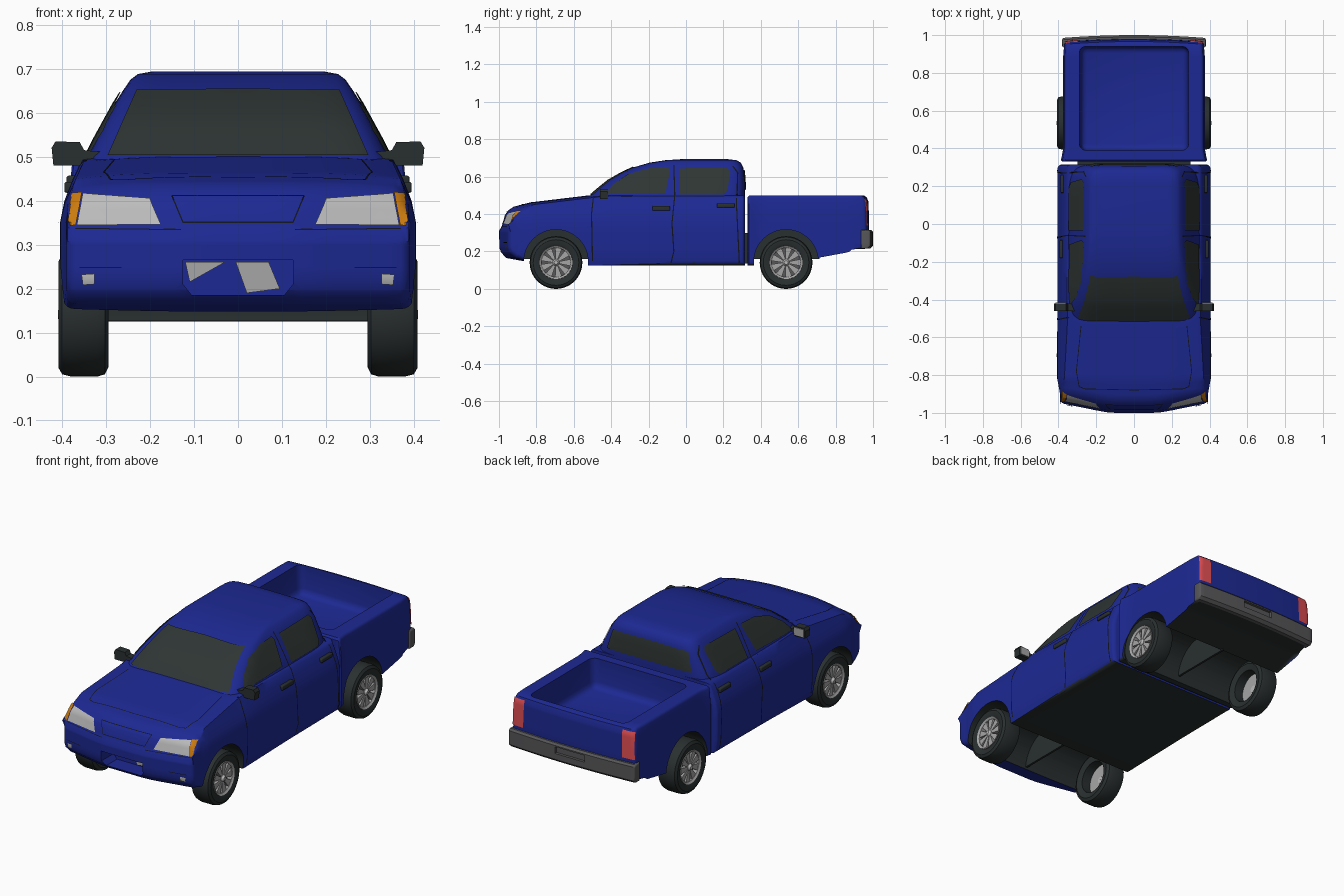
import bpy, bmesh, math
from mathutils import Vector
from mathutils.bvhtree import BVHTree

if "Cube" in bpy.data.objects:
    bpy.data.objects.remove(bpy.data.objects["Cube"])


def material(name, r, g, b):
    m = bpy.data.materials.new(name)
    m.use_nodes = True
    m.diffuse_color = (r, g, b, 1)
    m.node_tree.nodes["Principled BSDF"].inputs["Base Color"].default_value = (r, g, b, 1)
    return m


BLUE = material("blue paint", .012, .022, .29)
DARK = material("dark rubber and plastic", .022, .028, .028)
GLASS = material("tinted glass", .027, .036, .034)
SEAM = material("seam black", .006, .007, .012)
LAMP = material("lamp grey", .5, .5, .5)
RIM = material("wheel grey", .38, .38, .38)
STEEL = material("bumper grey", .095, .095, .1)
ORANGE = material("indicator orange", .6, .2, .005)
RED = material("tail light red", .74, .075, .085)


def interp(v, table):
    for (a, fa), (b, fb) in zip(table, table[1:]):
        if v <= b:
            return fa + (fb - fa) * max(0, v - a) / (b - a)
    return table[-1][1]


def finish(name, bm, mats, mirror=False, recalc=True, cutters=()):
    if recalc:
        bmesh.ops.recalc_face_normals(bm, faces=bm.faces[:])
    me = bpy.data.meshes.new(name)
    bm.to_mesh(me)
    bm.free()
    for m in mats:
        me.materials.append(m)
    ob = bpy.data.objects.new(name, me)
    bpy.context.collection.objects.link(ob)
    bpy.ops.object.select_all(action='DESELECT')
    bpy.context.view_layer.objects.active = ob
    ob.select_set(True)
    for c in cutters:
        mod = ob.modifiers.new("cut", 'BOOLEAN')
        mod.operation, mod.solver, mod.object = 'DIFFERENCE', 'EXACT', c
        bpy.ops.object.modifier_apply(modifier=mod.name)
    bpy.ops.object.shade_smooth_by_angle(angle=math.radians(35))
    if mirror:
        ob.modifiers.new("mirror", 'MIRROR')
    return ob


def box(bm, lo, hi, bevel=0):
    vs = bmesh.ops.create_cube(bm, size=1)["verts"]
    for v in vs:
        v.co = [l + (h - l) * (c + .5) for l, h, c in zip(lo, hi, v.co)]
    if bevel:
        es = list({e for v in vs for e in v.link_edges})
        bmesh.ops.bevel(bm, geom=es, offset=bevel, segments=3, profile=.5, affect='EDGES')


def boxes(name, mat, spans, mirror=True, bevel=0):
    bm = bmesh.new()
    for lo, hi in spans:
        box(bm, lo, hi, bevel)
    return finish(name, bm, [mat], mirror)


def prism(bm, pts, lo, hi, place):
    a, b = ([bm.verts.new(place(p, q, d)) for p, q in pts] for d in (lo, hi))
    caps = [bm.faces.new(a), bm.faces.new(b[::-1])]
    for i in range(len(a)):
        j = (i + 1) % len(a)
        bm.faces.new((a[i], b[i], b[j], a[j]))
    return caps


def slice_grid(bm, step, axes=range(3)):
    for ax in axes:
        no = Vector([float(i == ax) for i in range(3)])
        vals = [v.co[ax] for v in bm.verts]
        for k in range(math.ceil(min(vals) / step), math.ceil(max(vals) / step)):
            bmesh.ops.bisect_plane(bm, geom=bm.verts[:] + bm.edges[:] + bm.faces[:],
                                   plane_co=no * k * step, plane_no=no, dist=1e-4)


def body_block(name, mats, profile, half, bevel, deform, dark=None, cutters=()):
    """Side profile extruded across x, rounded, gridded and shaped."""
    bm = bmesh.new()
    caps = prism(bm, profile, -half, half, lambda p, q, d: (d, p, q))
    edges = list({e for f in caps for e in f.edges})
    bmesh.ops.bevel(bm, geom=edges, offset=bevel, segments=3, profile=.5, affect='EDGES')
    slice_grid(bm, .05)
    for v in bm.verts:
        v.co = deform(*v.co)
    bmesh.ops.recalc_face_normals(bm, faces=bm.faces[:])
    bm.normal_update()
    for f in bm.faces:
        if dark and f.normal.z < -.6 and dark(f.calc_center_median()):
            f.material_index = 1
    return finish(name, bm, mats, cutters=cutters)


# Wheel arch, cargo bed and opening cutters
def arch_cutter(y):
    bm = bmesh.new()
    ring = [(y + .172 * math.cos(t), .145 + .172 * math.sin(t))
            for t in (i * math.tau / 48 for i in range(48))]
    prism(bm, ring, -.6, .6, lambda p, q, d: (d, p, q))
    for f in bm.faces:
        f.material_index = 1
    return finish("arch_cutter", bm, [BLUE, DARK])


FRONT_AXLE, REAR_AXLE = -.695, .535
front_arch, rear_arch = arch_cutter(FRONT_AXLE), arch_cutter(REAR_AXLE)
bm = bmesh.new()
prism(bm, [(-.125, .265), (.125, .265), (.125, .21), (.105, .185), (-.105, .185), (-.125, .21)],
      -1.1, -.89, lambda p, q, d: (p, d, q))
intake_cut = finish("intake_cutter", bm, [BLUE])
plate_cut = boxes("plate_cutter", STEEL, [((-.09, .985, .262), (.09, 1.1, .298))], False)
bm = bmesh.new()
box(bm, (-.3, .39, .34), (.3, .94, .7), .035)
for v in bm.verts:
    if v.co.z < .4:
        v.co.x *= .94
bed_cut = finish("bed_cutter", bm, [BLUE])


# Lower cab, hood and nose
def cab_shape(x, y, z):
    r = abs(x) / .405
    nose = min(1, max(0, (-.8 - y) / .15))
    drop = .014 * r ** 4 * min(1, max(0, (z - .38) / .06)) * min(1, max(0, (-.42 - y) / .1))
    wide = interp(z, [(.12, .97), (.18, 1), (.37, 1), (.43, .95), (.5, .87)])
    sweep = interp(abs(x), [(.13, 0), (.2, .012), (.405, .052)])
    return (x * wide * interp(y, [(-.96, .965), (-.84, 1)]), y + sweep * nose, z - drop)


cab = body_block("cab_body", [BLUE, DARK],
                 [(-.85, .145), (-.96, .165), (-.99, .195), (-1, .22), (-1, .31), (-.985, .335),
                  (-.968, .395), (-.95, .42), (-.92, .44), (-.83, .463), (-.52, .5),
                  (.315, .5), (.315, .125), (-.5, .125)],
                 .405, .022, cab_shape, lambda c: c.y > -.86, [front_arch, intake_cut])

# Greenhouse, stacked rounded sections
bm = bmesh.new()
rings = []
for z, yf, yr, w in [(.46, -.56, .316, .352), (.5, -.512, .316, .345), (.54, -.465, .316, .325),
                     (.58, -.415, .314, .303), (.62, -.345, .311, .281), (.65, -.28, .306, .262),
                     (.675, -.195, .293, .245), (.688, -.11, .27, .228), (.694, -.02, .22, .195)]:
    ring = []
    for i in range(48):
        c, s = math.cos(i * math.tau / 48), math.sin(i * math.tau / 48)
        ring.append(bm.verts.new((w * math.copysign(abs(c) ** .25, c),
                                  (yf + yr) / 2 + (yr - yf) / 2 * math.copysign(abs(s) ** .25, s), z)))
    rings.append(ring)
for a, b in zip(rings, rings[1:]):
    for i in range(48):
        j = (i + 1) % 48
        bm.faces.new((a[i], a[j], b[j], b[i]))
bm.faces.new(rings[0])
bm.faces.new(rings[-1])
roof = finish("cab_roof", bm, [BLUE])


# Cargo bed
def bed_shape(x, y, z):
    return (x * interp(y, [(.33, 1.04), (.38, 1), (.9, 1), (.97, .985)])
            * interp(z, [(.12, 1), (.4, 1), (.5, .975)]), y - .014 * (x / .37) ** 2 * (y > .9), z)


bed = body_block("cargo_bed", [BLUE, DARK],
                 [(.33, .125), (.33, .49), (.34, .5), (.95, .5), (.966, .49), (.976, .465),
                  (.98, .3), (.965, .215), (.86, .21), (.7, .165), (.5, .125)],
                 .375, .015, bed_shape, lambda c: c.z < .25, [rear_arch, bed_cut])
bumper = body_block("rear_bumper", [STEEL],
                    [(.95, .215), (.985, .215), (1, .23), (1, .305), (.99, .315), (.95, .315)],
                    .38, .008, lambda x, y, z: (x, y - .015 * (x / .38) ** 2, z), cutters=[plate_cut])
boxes("chassis_link", DARK, [((0, .28, .135), (.3, .36, .3))])
boxes("wheel_well_divider", DARK, [((-.006, y - .18, .16), (.006, y + .18, .33))
                                   for y in (FRONT_AXLE, REAR_AXLE)], False)
for c in (front_arch, rear_arch, intake_cut, plate_cut, bed_cut):
    bpy.data.objects.remove(c)

# Plates and seams laid onto the body surfaces
trees = []
for ob in (cab, roof, bed, bumper):
    bm = bmesh.new()
    bm.from_mesh(ob.data)
    trees.append(BVHTree.FromBMesh(bm))
    bm.free()
SIDES = {"side": (lambda u, v: (2, u, v), Vector((-1, 0, 0))),
         "front": (lambda u, v: (u, -2, v), Vector((0, 1, 0))),
         "back": (lambda u, v: (u, 2, v), Vector((0, -1, 0))),
         "top": (lambda u, v: (u, v, 2), Vector((0, 0, -1)))}


def plates(name, mat, side, polys, lift=.005, mirror=True, on=trees, step=.02):
    place, ray = SIDES[side]
    bm = bmesh.new()
    for poly in polys:
        f = bm.faces.new([bm.verts.new(place(u, v)) for u, v in poly])
        f.normal_update()
        if f.normal.dot(ray) > 0:
            f.normal_flip()
    slice_grid(bm, step, [i for i in range(3) if not ray[i]])
    for v in bm.verts[:]:
        hits = [h for h in (t.ray_cast(v.co, ray) for t in on) if h[0]]
        if hits:
            hit = min(hits, key=lambda h: h[3])
            v.co = hit[0] + hit[1] * lift
        else:
            bm.verts.remove(v)
    return finish(name, bm, [mat], mirror, recalc=False)


def seam(name, side, path, width=.006):
    polys = []
    for a, b in zip(path, path[1:]):
        a, b = Vector(a), Vector(b)
        n = Vector((a.y - b.y, b.x - a.x)).normalized() * width / 2
        polys.append([a - n, b - n, b + n, a + n])
    plates(name, SEAM, side, polys, .003)


GREENHOUSE = [trees[1]]
plates("windshield", GLASS, "front", [[(0, .5), (.295, .5), (.23, .648), (0, .651)]], on=GREENHOUSE)
plates("rear_window", GLASS, "back", [[(0, .53), (.255, .53), (.225, .635), (0, .64)]], on=GREENHOUSE)
plates("front_door_window", GLASS, "side",
       [[(-.43, .503), (-.39, .555), (-.31, .61), (-.2, .642), (-.095, .647), (-.085, .63), (-.11, .51)]])
plates("rear_door_window", GLASS, "side",
       [[(-.035, .503), (-.035, .642), (.22, .645), (.237, .625), (.22, .52), (.195, .503)]])
plates("headlight", LAMP, "front", [[(.175, .345), (.366, .343), (.352, .414), (.2, .403)]], step=.01)
plates("indicator", ORANGE, "front", [[(.368, .343), (.387, .341), (.375, .414), (.354, .415)]], .006, step=.004)
plates("fog_light", LAMP, "front", [[(.325, .212), (.352, .21), (.355, .232), (.325, .234)]])
plates("tail_light", RED, "back", [[(.298, .335), (.364, .335), (.36, .48), (.294, .48)]], step=.01)
plates("intake_panel_right", RIM, "front", [[(-.12, .26), (-.03, .26), (-.11, .215)]], mirror=False)
plates("intake_panel_left", RIM, "front", [[(-.005, .26), (.07, .26), (.095, .2), (.02, .19)]], mirror=False)
seam("front_door_seam", "side", [(-.495, .49), (-.505, .4), (-.5, .15)])
seam("middle_door_seam", "side", [(-.065, .66), (-.06, .5), (-.075, .35), (-.065, .2), (-.08, .14)])
seam("rear_door_seam", "side", [(.25, .655), (.275, .62), (.27, .45), (.285, .14)])
seam("hood_seam", "top", [(.28, -.54), (.305, -.78), (.29, -.86), (.26, -.872), (0, -.878)], .004)
seam("grille_outline", "front", [(0, .41), (.15, .41), (.125, .35), (0, .35)], .003)
seam("bumper_seam", "front", [(.13, .333), (.37, .336)], .003)
seam("fog_light_brow", "front", [(.265, .248), (.36, .248)], .003)

# Mirrors and handles
bm = bmesh.new()
prism(bm, [(.3, .49), (.345, .48), (.42, .48), (.424, .52), (.415, .535), (.36, .533), (.35, .515), (.3, .51)],
      -.46, -.42, lambda p, q, d: (p, d, q))
finish("door_mirror", bm, [DARK], True)
boxes("mirror_glass", RIM, [((.36, -.42, .487), (.415, -.416, .528))])
boxes("door_handle", DARK, [((.36, -.18, .418), (.395, -.085, .443)),
                            ((.36, .165, .435), (.39, .26, .457))], bevel=.005)


# Wheels
def lathe(name, mat, profile, y):
    bm = bmesh.new()
    vs = [bm.verts.new((x, y, .141 + r)) for r, x in profile]
    es = [bm.edges.new(p) for p in zip(vs, vs[1:] + vs[:1])]
    bmesh.ops.spin(bm, geom=vs + es, cent=(0, y, .141), axis=(1, 0, 0), angle=math.tau,
                   steps=40, use_merge=True)
    bmesh.ops.remove_doubles(bm, verts=bm.verts[:], dist=1e-5)
    return finish(name, bm, [mat], True)


for label, y in (("front", FRONT_AXLE), ("rear", REAR_AXLE)):
    lathe(label + "_tyre", DARK, [(.087, .4), (.1, .406), (.122, .408), (.136, .4), (.141, .38),
                                  (.141, .32), (.136, .303), (.12, .295), (.087, .305)], y)
    lathe(label + "_rim", RIM, [(.078, .398), (.088, .405), (.09, .395), (.09, .37), (.078, .37)], y)
    lathe(label + "_wheel_back", RIM, [(.008, .364), (.088, .364), (.088, .358), (.008, .358)], y)
    lathe(label + "_brake_disc", STEEL, [(.008, .372), (.08, .372), (.08, .365), (.008, .365)], y)
    lathe(label + "_hub", LAMP, [(.001, .409), (.01, .409), (.018, .398), (.018, .355), (.001, .355)], y)
    bm = bmesh.new()
    for k in range(9):
        t = k * math.tau / 9
        c, s = math.cos(t), math.sin(t)
        prism(bm, [(.012, -.005), (.082, -.019), (.082, .019), (.012, .005)], .374, .396,
              lambda p, q, d: (d, y + p * c - q * s, .141 + p * s + q * c))
    finish(label + "_spokes", bm, [RIM], True)
